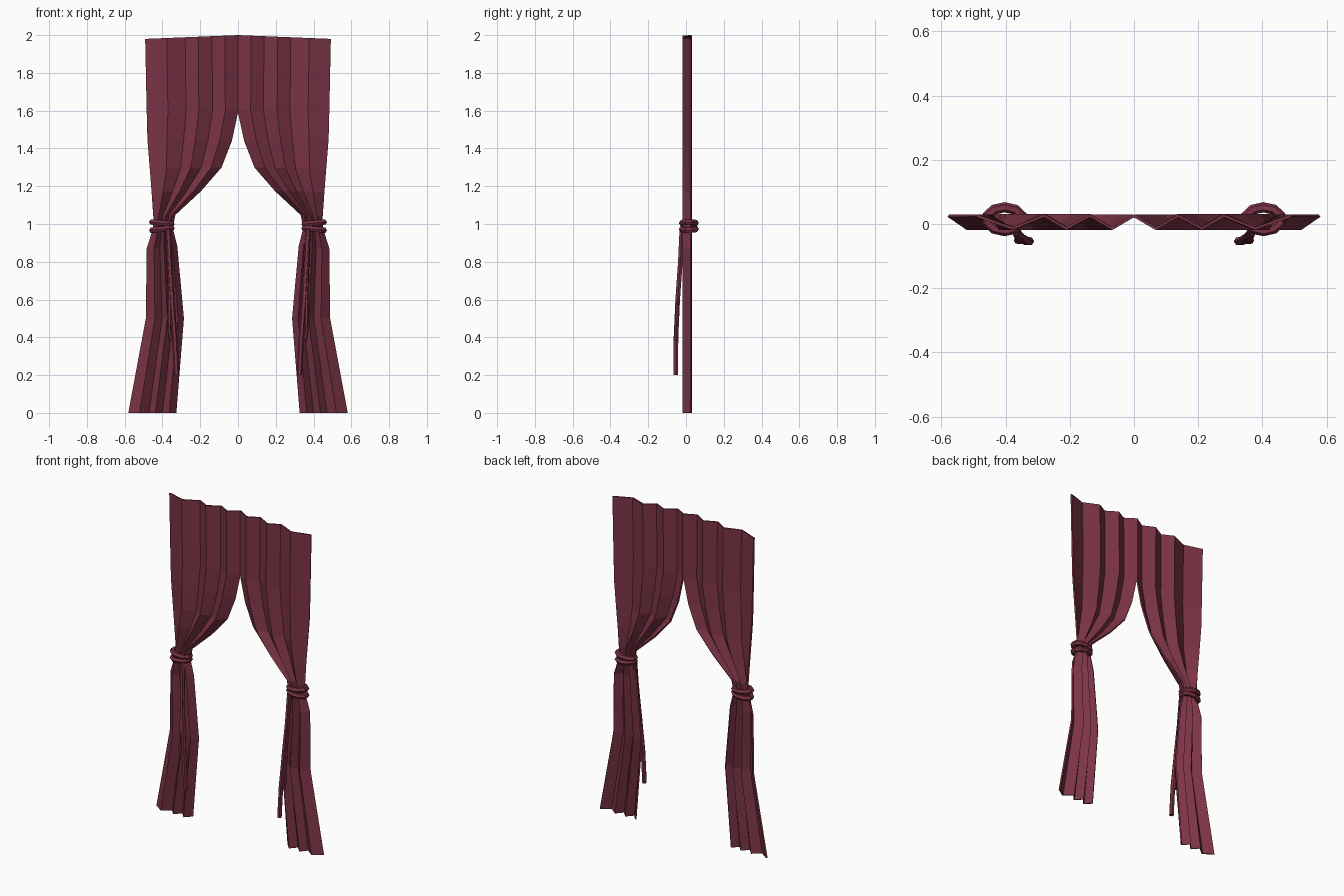
import bpy, bmesh, math
from mathutils import Vector

if "Cube" in bpy.data.objects:
    bpy.data.objects.remove(bpy.data.objects["Cube"])

cloth = bpy.data.materials.new("burgundy cloth")
cloth.diffuse_color = (0.20, 0.034, 0.06, 1)
cloth.use_nodes = True
cloth.node_tree.nodes["Principled BSDF"].inputs["Base Color"].default_value = cloth.diffuse_color


def finish(bm, name, thickness=0):
    """Turn a right-hand part into a mirrored pair."""
    bmesh.ops.recalc_face_normals(bm, faces=bm.faces)
    me = bpy.data.meshes.new(name)
    bm.to_mesh(me)
    bm.free()
    me.materials.append(cloth)
    ob = bpy.data.objects.new(name, me)
    bpy.context.collection.objects.link(ob)
    if thickness:
        s = ob.modifiers.new("thickness", 'SOLIDIFY')
        s.thickness, s.offset = thickness, 0
    m = ob.modifiers.new("mirror", 'MIRROR')
    m.use_mirror_merge = False
    return ob


def tube(name, path, radius, sides=6, closed=False):
    """Sweep a polygon section along a path."""
    bm = bmesh.new()
    pts = [Vector(p) for p in path]
    n = len(pts)
    rings = []
    for i, p in enumerate(pts):
        a = pts[(i - 1) % n] if closed or i else p
        b = pts[(i + 1) % n] if closed or i < n - 1 else p
        t = (b - a).normalized()
        ref = Vector((0, 0, 1)) if closed else Vector((0, 1, 0))
        u = t.cross(ref).normalized()
        v = u.cross(t)
        rings.append([bm.verts.new(p + radius * (u * math.cos(k) + v * math.sin(k)))
                      for k in (math.tau * j / sides for j in range(sides))])
    for i in range(n if closed else n - 1):
        r, q = rings[i], rings[(i + 1) % n]
        for j in range(sides):
            k = (j + 1) % sides
            bm.faces.new((r[j], r[k], q[k], q[j]))
    if not closed:
        bm.faces.new(rings[0])
        bm.faces.new(rings[-1])
    return finish(bm, name)


# Pleated drape: rows of (inner x, inner z, outer x, outer z)
rows = [(0.0, 2.0, 0.49, 1.98), (0.0, 1.6, 0.482, 1.6), (0.035, 1.44, 0.478, 1.45),
        (0.09, 1.30, 0.465, 1.29), (0.20, 1.175, 0.455, 1.17), (0.335, 1.05, 0.445, 1.04),
        (0.35, 0.98, 0.445, 0.98), (0.325, 0.88, 0.48, 0.87), (0.29, 0.5, 0.485, 0.5),
        (0.33, 0.0, 0.578, 0.0)]
pleats = [0, 0.14, 0.28, 0.43, 0.57, 0.77, 1]
bm = bmesh.new()
grid = []
for x0, z0, x1, z1 in rows:
    grid.append([bm.verts.new((x0 + (x1 - x0) * u, -0.014 if i % 2 else 0.026,
                               z0 + (z1 - z0) * u)) for i, u in enumerate(pleats)])
for r, q in zip(grid, grid[1:]):
    for i in range(len(pleats) - 1):
        bm.faces.new((r[i], r[i + 1], q[i + 1], q[i]))
finish(bm, "drapes", 0.009)

# Two cord wraps around each gathered drape
for name, z, tilt in (("upper_tie_cord", 1.005, 0.006), ("lower_tie_cord", 0.973, -0.006)):
    ring = [(0.403 + 0.056 * math.cos(a), 0.015 + 0.037 * math.sin(a), z + tilt * math.cos(a))
            for a in (math.tau * (k + 0.5) / 10 for k in range(10))]
    tube(name, ring, 0.016, 6, True)

# Hanging loop and loose end of the tie cord
tube("cord_loop", [(0.375, -0.022, 0.97), (0.368, -0.03, 0.8), (0.362, -0.044, 0.6),
                   (0.364, -0.052, 0.44), (0.355, -0.054, 0.385), (0.343, -0.054, 0.385),
                   (0.336, -0.052, 0.44), (0.345, -0.044, 0.6), (0.358, -0.03, 0.8),
                   (0.366, -0.022, 0.97)], 0.010)
tube("cord_tail", [(0.37, -0.022, 0.97), (0.362, -0.03, 0.8), (0.35, -0.044, 0.6),
                   (0.335, -0.053, 0.4), (0.325, -0.054, 0.2)], 0.014)
